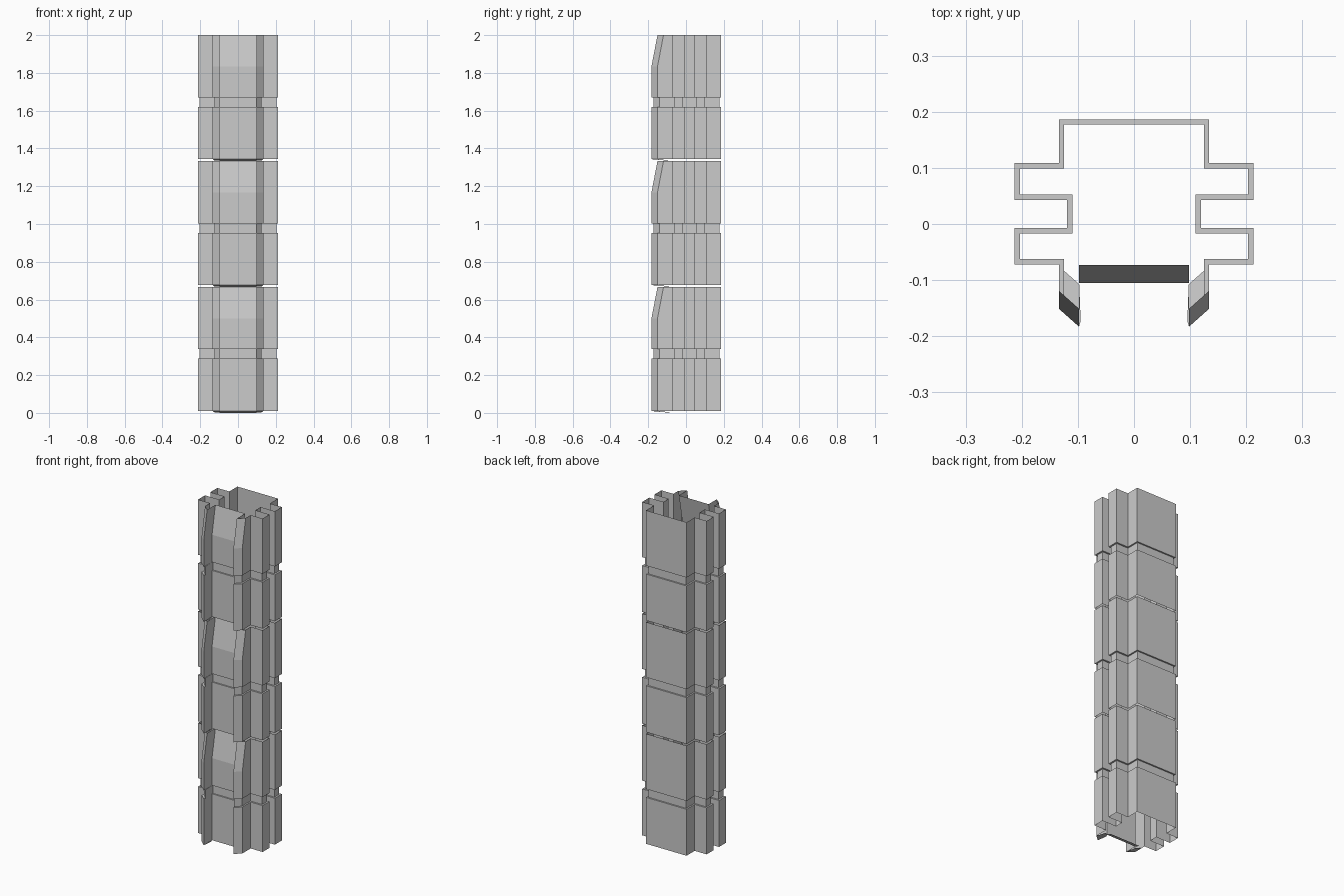
import bpy

if "Cube" in bpy.data.objects:
    bpy.data.objects.remove(bpy.data.objects["Cube"])

UNIT = 2 / 3      # height of one repeated segment
LEAN = 0.032      # how far the front leans back at the top


def loft(name, rings):
    """Skin open right-half rings, mirror across x and stack three high."""
    n = len(rings[0])
    verts = [p for r in rings for p in r]
    faces = [(k * n + i, (k + 1) * n + i, (k + 1) * n + i + 1, k * n + i + 1)
             for k in range(len(rings) - 1) for i in range(n - 1)]
    me = bpy.data.meshes.new(name)
    me.from_pydata(verts, [], faces)
    ob = bpy.data.objects.new(name, me)
    bpy.context.collection.objects.link(ob)
    m = ob.modifiers.new("Mirror", 'MIRROR')
    m.use_axis[0] = True
    a = ob.modifiers.new("Stack", 'ARRAY')
    a.count = 3
    a.use_relative_offset = False
    a.use_constant_offset = True
    a.constant_offset_displace = (0, 0, UNIT)


def segment(outer, inner, lean):
    """Rings for a segment: lower block, recessed groove, upper block."""
    levels = [(outer, 0.01, 0), (outer, 0.287, 0), (inner, 0.287, 0),
              (inner, 0.337, 0), (outer, 0.337, 0), (outer, 0.50, 0),
              (outer, UNIT, 1)]
    return [[(x, y + lean[i] * t * LEAN, z) for i, (x, y) in enumerate(prof)]
            for prof, z, t in levels]


# Back and ribbed side walls
wall = [(0, .186), (.134, .186), (.134, .109), (.213, .109), (.213, .043),
        (.119, .043), (.119, -.007), (.213, -.007), (.213, -.072),
        (.134, -.072)]
wall_in = [(0, .177), (.125, .177), (.125, .099), (.203, .099), (.203, .053),
           (.110, .053), (.110, -.017), (.203, -.017), (.203, -.062),
           (.125, -.062)]
loft("ribbed_wall", segment(wall, wall_in, [0] * 10))

# Angled front fins, with the sloped underside at each seam
fin = [(.134, -.072), (.134, -.151), (.098, -.183), (.098, -.105)]
fin_in = [(.125, -.062), (.125, -.141), (.095, -.173), (.098, -.097)]
loft("front_fin", segment(fin, fin_in, [0, 1, 1, 1]))
loft("fin_underside", [[(.125, -.083, .003), (.098, -.107, .003)],
                       [(.134, -.151, .01), (.098, -.183, .01)]])

# Recessed front panel, folding back under to the segment below
panel = [(.098, -.105), (0, -.105)]
panel_in = [(.098, -.097), (0, -.097)]
fold = [[(.098, -.073, 0), (0, -.073, 0)]]
loft("front_panel", fold + segment(panel, panel_in, [1, 1]))
